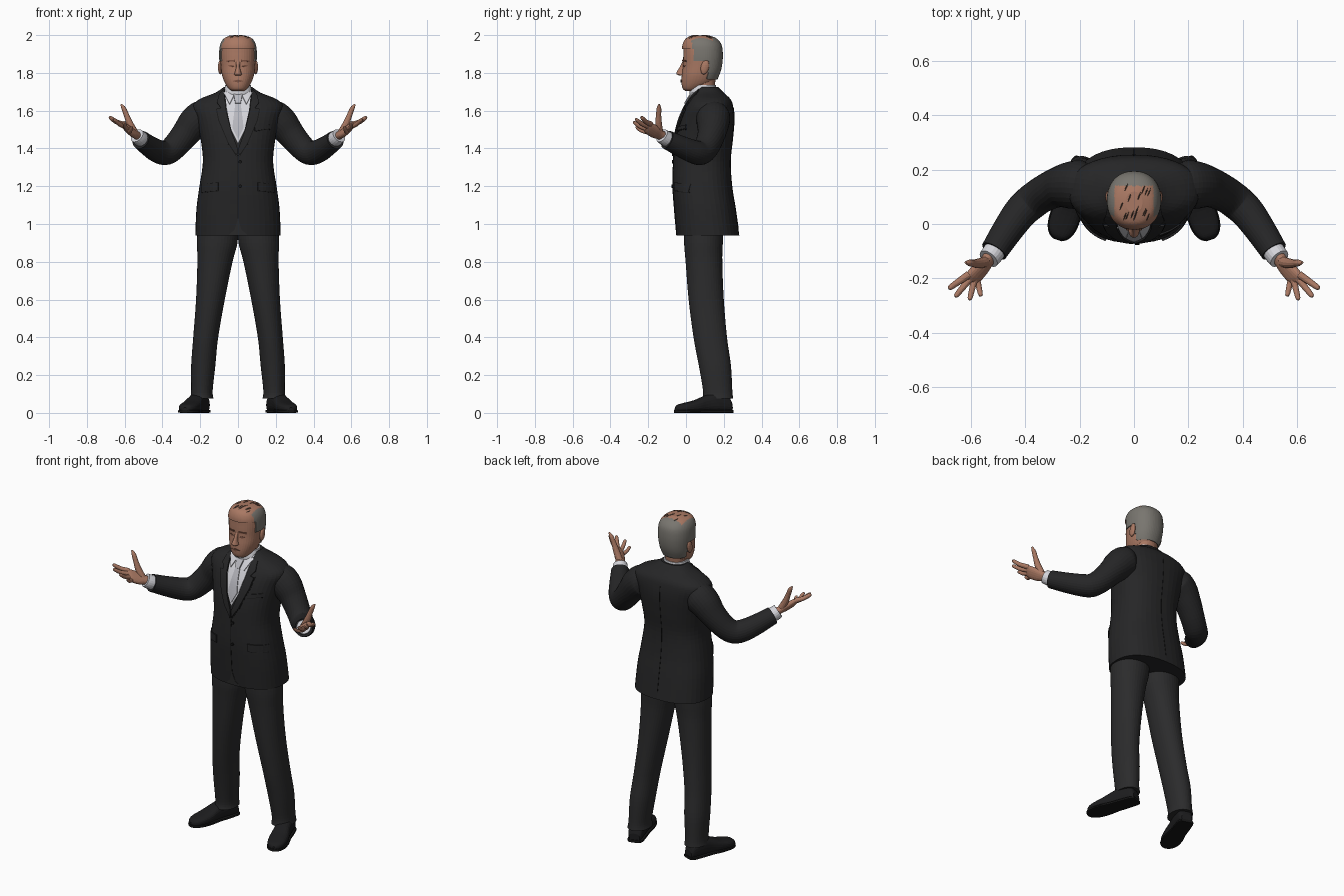
import bpy, bmesh, random
from math import sin, cos, pi
from mathutils import Vector
from mathutils.bvhtree import BVHTree

if "Cube" in bpy.data.objects:
    bpy.data.objects.remove(bpy.data.objects["Cube"])
random.seed(4)
parts = []


def material(name, r, g, b):
    m = bpy.data.materials.new(name)
    m.use_nodes = True
    m.diffuse_color = (r, g, b, 1)
    node = m.node_tree.nodes["Principled BSDF"]
    node.inputs["Base Color"].default_value = (r, g, b, 1)
    node.inputs["Roughness"].default_value = .8
    return m


SUIT = material("charcoal jacket", .019, .019, .02)
SEAM = material("dark seam", .008, .008, .008)
TROUSER = material("charcoal trousers", .024, .024, .025)
SHOE = material("black leather", .012, .012, .013)
SHIRT = material("white shirt", .66, .66, .7)
TIE = material("silver tie", .48, .48, .52)
SKIN = material("skin", .4, .19, .125)
SHADE = material("dark skin", .2, .085, .055)
GREY = material("grey hair", .19, .18, .16)
DARK = material("dark hair", .06, .04, .03)


def finish(name, bm, mat, mirror=False):
    bmesh.ops.recalc_face_normals(bm, faces=bm.faces[:])
    return store(name, bm, mat, mirror)


def store(name, bm, mat, mirror):
    me = bpy.data.meshes.new(name)
    bm.to_mesh(me)
    bm.free()
    me.materials.append(mat)
    ob = bpy.data.objects.new(name, me)
    bpy.context.collection.objects.link(ob)
    if mirror:
        ob.modifiers.new("Mirror", "MIRROR").use_mirror_merge = False
    parts.append(ob)
    return ob


def spline(rows, steps):
    """Smooth rows of numbers with a Catmull-Rom curve."""
    rows = [Vector(r) for r in rows]
    out = []
    for i in range(len(rows) - 1):
        a, b, c, d = rows[max(i - 1, 0)], rows[i], rows[i + 1], rows[min(i + 2, len(rows) - 1)]
        for k in range(steps):
            t = k / steps
            out.append(b + (c - a) * (t / 2) + (a * 2 - b * 5 + c * 4 - d) * (t * t / 2)
                       + (b * 3 - a - c * 3 + d) * (t ** 3 / 2))
    return out + [rows[-1]]


def power(v, n):
    return (1 if v > 0 else -1) * abs(v) ** (2 / n)


def loft(name, sections, mat, mirror=False, sides=32, n=2):
    """Skin rounded sections given as centre, half axis u, half axis v."""
    bm = bmesh.new()
    rings = []
    for c, u, v in sections:
        angles = [2 * pi * k / sides for k in range(sides)]
        rings.append([bm.verts.new(c + u * power(cos(a), n) + v * power(sin(a), n)) for a in angles])
    for p, q in zip(rings, rings[1:]):
        for k in range(sides):
            j = (k + 1) % sides
            bm.faces.new((p[k], p[j], q[j], q[k]))
    bm.faces.new(rings[0])
    bm.faces.new(rings[-1])
    return finish(name, bm, mat, mirror)


def stack(name, rows, mat, mirror=False, steps=5, sides=40, n=2.2):
    """Level rings: height, centre x, half width, front y, back y."""
    secs = [(Vector((x, (f + b) / 2, z)), Vector((w, 0, 0)), Vector((0, (b - f) / 2, 0)))
            for z, x, w, f, b in spline(rows, steps)]
    return loft(name, secs, mat, mirror, sides, n)


def tube(name, rows, mat, mirror=True, steps=5, sides=20):
    """Round tube along x, y, z, radius."""
    pts = spline(rows, steps)
    secs = []
    for i, p in enumerate(pts):
        t = (pts[min(i + 1, len(pts) - 1)] - pts[max(i - 1, 0)]).xyz
        u = t.cross(Vector((0, .3, 1))).normalized()
        secs.append((p.xyz, u * p.w, t.cross(u).normalized() * p.w))
    return loft(name, secs, mat, mirror, sides)


def tree_of(ob):
    return BVHTree.FromPolygons([v.co for v in ob.data.vertices], [p.vertices for p in ob.data.polygons])


def plate(name, outline, tree, mat, lift=.004, mirror=False, side=-1):
    """Thin panel with an x, z outline, laid over a surface from front or back."""
    bm = bmesh.new()
    bm.faces.new([bm.verts.new((x, 0, z)) for x, z in outline])
    for axis in (Vector((1, 0, 0)), Vector((0, 0, 1))):
        vals = [axis.dot(v.co) for v in bm.verts]
        cut = min(vals) + .012
        while cut < max(vals):
            bmesh.ops.bisect_plane(bm, geom=bm.verts[:] + bm.edges[:] + bm.faces[:],
                                   plane_co=axis * cut, plane_no=axis)
            cut += .015
    bmesh.ops.triangulate(bm, faces=bm.faces[:])
    for f in bm.faces:
        f.normal_update()
        if f.normal.y * side < 0:
            f.normal_flip()
    for v in bm.verts:
        hit = tree.ray_cast(Vector((v.co.x, side, v.co.z)), Vector((0, -side, 0)))[0]
        v.co.y = (hit.y if hit else .03) + side * lift
    ob = store(name, bm, mat, mirror)
    solid = ob.modifiers.new("Thickness", "SOLIDIFY")
    solid.thickness = lift + .003
    return ob


def box(x, z, w, h, tilt=0):
    return [(x - w, z - h - tilt), (x + w, z - h + tilt), (x + w, z + h + tilt), (x - w, z + h - tilt)]


# Jacket body
jacket = stack("jacket", [
    (.94, 0, .226, -.05, .282), (1.08, 0, .22, -.062, .262), (1.2, 0, .204, -.07, .243),
    (1.33, 0, .186, -.067, .235), (1.45, 0, .198, -.058, .247), (1.55, 0, .22, -.035, .255),
    (1.62, 0, .24, -.005, .25), (1.66, 0, .205, .018, .236), (1.695, 0, .12, .04, .2),
    (1.725, 0, .075, .055, .17)], SUIT, n=2.35)
body = tree_of(jacket)

# Shirt front, tie and jacket details
plate("shirt_front", [(-.07, 1.71), (-.058, 1.6), (-.035, 1.5), (0, 1.43), (.035, 1.5), (.058, 1.6), (.07, 1.71)],
      body, SHIRT)
plate("tie", [(-.014, 1.64), (-.03, 1.51), (0, 1.45), (.03, 1.51), (.014, 1.64)], body, TIE, .009)
plate("tie_knot", [(-.024, 1.69), (-.014, 1.64), (.014, 1.64), (.024, 1.69)], body, TIE, .016)
plate("shirt_collar_points", [(.012, 1.7), (.045, 1.635), (.078, 1.7)], body, SHIRT, .012, True)
plate("lapels", [(.075, 1.715), (.062, 1.6), (.038, 1.5), (.002, 1.4), (.004, 1.36), (.05, 1.43), (.1, 1.55),
                 (.112, 1.61), (.09, 1.615), (.112, 1.645), (.1, 1.69)], body, SUIT, .009, True)
plate("lapel_shadow", [(.008, 1.355), (.053, 1.427), (.105, 1.55), (.117, 1.612), (.09, 1.6), (.03, 1.44)],
      body, SEAM, .003, True)
plate("front_seam", [(-.002, 1.37), (-.002, 1.03), (.002, 1.03), (.002, 1.37)], body, SEAM, .002)
plate("hem_opening", [(0, 1.03), (-.018, .97), (-.05, .942), (.05, .942), (.018, .97)], body, TROUSER, .002)
plate("pocket_flaps", box(.15, 1.195, .045, .022, -.004), body, SUIT, .008, True)
plate("pocket_seams", box(.15, 1.172, .046, .003, -.004), body, SEAM, .003, True)
plate("breast_pocket", box(.13, 1.51, .04, .01, .006), body, SUIT, .007)
plate("breast_pocket_seam", box(.13, 1.499, .04, .003, .006), body, SEAM, .003)
plate("back_seam", box(0, 1.3, .0015, .32), body, SEAM, .002, side=1)
for z in (1.33, 1.2):
    plate("button", [(.012 + .009 * cos(k * pi / 5), z + .009 * sin(k * pi / 5)) for k in range(10)], body, SEAM, .008)

# Shirt collar and neck
stack("shirt_collar", [(1.66, 0, .085, .025, .18), (1.7, 0, .075, .018, .165), (1.735, 0, .068, .035, .158)], SHIRT)
stack("neck", [(1.66, 0, .06, .03, .15), (1.72, 0, .06, .025, .152), (1.8, 0, .065, .03, .16)], SKIN)

# Sleeves, cuffs
tube("sleeves", [(.14, .15, 1.58, .06), (.185, .145, 1.568, .088), (.23, .143, 1.535, .087), (.28, .135, 1.475, .074),
                 (.335, .11, 1.41, .067), (.378, .08, 1.378, .065), (.42, .04, 1.383, .062),
                 (.47, -.03, 1.412, .056), (.515, -.1, 1.446, .05)], SUIT, sides=28)
tube("cuffs", [(.5, -.08, 1.44, .041), (.522, -.112, 1.456, .041), (.535, -.128, 1.468, .039)], SHIRT)

# Hands: flat palm, four fingers and a thumb
across = Vector((-.55, -.4, -.7)).normalized()
thick = across.cross(Vector((.55, -.7, .4))).normalized()
loft("palms", [(Vector(r[:3]), across * r[3], thick * r[4]) for r in spline([
    (.515, -.1, 1.452, .026, .025), (.54, -.135, 1.472, .028, .02), (.565, -.165, 1.488, .037, .019),
    (.59, -.195, 1.506, .038, .016), (.602, -.21, 1.515, .03, .01)], 4)], SKIN, True, 20, 2.4)
knuckle, span = Vector((.592, -.198, 1.508)), across * .029
tips = {"index": (.682, -.238, 1.566), "middle": (.658, -.268, 1.555),
        "ring": (.605, -.28, 1.54), "little": (.563, -.266, 1.515)}
for i, (name, tip) in enumerate(tips.items()):
    base = knuckle + span * (i * 2 / 3 - 1)
    tip = Vector(tip)
    mid = base.lerp(tip, .5) - Vector((0, 0, .006))
    size = .0125 - .0008 * i
    rows = [(*p, size * k) for p, k in ((base, 1.15), (mid, 1), (base.lerp(tip, .9), .8), (tip, .3))]
    tube(name + "_fingers", rows, SKIN, steps=4, sides=12)
tube("thumbs", [(.548, -.14, 1.485, .02), (.572, -.145, 1.53, .018), (.59, -.145, 1.575, .014),
                (.605, -.143, 1.612, .012), (.62, -.142, 1.634, .004)], SKIN, steps=4, sides=12)

# Trouser legs
stack("trouser_legs", [
    (1, .105, .108, -.01, .2), (.9, .11, .107, -.01, .195), (.8, .122, .093, -.002, .192),
    (.6, .146, .076, .014, .2), (.4, .171, .066, .04, .217), (.25, .184, .064, .068, .238),
    (.12, .191, .057, .09, .245), (.075, .192, .062, .088, .25)], TROUSER, True, n=2.1)

# Shoes pointing outward, with thin soles
ahead, wide, up = Vector((.32, -.95, 0)), Vector((.95, .32, 0)), Vector((0, 0, 1))
heel = Vector((.182, .238, 0))
last = spline([(0, .03, .05), (.02, .041, .085), (.08, .045, .105), (.14, .046, .09),
               (.2, .053, .065), (.26, .05, .05), (.295, .034, .04), (.31, .012, .025)], 4)
loft("shoes", [(heel + ahead * s + up * (h / 2 + .003), wide * w, up * (h / 2)) for s, w, h in last],
     SHOE, True, 24, 2.6)
loft("soles", [(heel + ahead * (s * 1.02 - .004) + up * .008, wide * (w + .004), up * .008) for s, w, h in last],
     SEAM, True, 16, 5)

# Head
skull = [(1.703, 0, .03, -.002, .05), (1.718, 0, .05, -.018, .09), (1.75, 0, .071, -.024, .145),
         (1.79, 0, .085, -.022, .168), (1.84, 0, .091, -.016, .182), (1.9, 0, .094, -.014, .186),
         (1.945, 0, .088, -.01, .178), (1.978, 0, .066, .01, .15), (1.993, 0, .025, .05, .11)]
head = stack("head", skull, SKIN, steps=6)
face = tree_of(head)
loft("nose", [(Vector((0, y, z)), Vector((w, 0, 0)), Vector((0, d, 0))) for z, y, w, d in spline([
    (1.785, -.018, .012, .012), (1.792, -.025, .02, .024), (1.805, -.024, .016, .025),
    (1.83, -.018, .01, .016), (1.86, -.01, .011, .008)], 4)], SKIN, sides=16)
plate("brows", box(.038, 1.864, .022, .004, -.002), face, SHADE, .006, True)
plate("eyes", [(.02, 1.836), (.036, 1.831), (.054, 1.837), (.036, 1.843)], face, SHADE, .003, True)
plate("lips", [(-.03, 1.757), (0, 1.749), (.03, 1.757), (0, 1.764)], face, SHADE, .004)
bm = bmesh.new()
bmesh.ops.create_uvsphere(bm, u_segments=16, v_segments=10, radius=1)
for v in bm.verts:
    v.co = (.094 + v.co.x * .012, .1 + v.co.y * .022 + v.co.z * .006, 1.83 + v.co.z * .038)
finish("ears", bm, SKIN, True)

# Hair: thick shell over crown, sides and back, grey except on top
hair = stack("hair", [(z + (.006 if z > 1.94 else 0), x, w + .006, f - .008, b + .009) for z, x, w, f, b in skull],
             SKIN, steps=8, sides=64)
hair.data.materials.append(GREY)
bm = bmesh.new()
bm.from_mesh(hair.data)


def in_hair(c):
    if c.z > 1.925:
        return True
    return c.z > 1.765 and c.y > (.115 if c.z < 1.865 else .045)


bmesh.ops.delete(bm, geom=[f for f in bm.faces if not in_hair(f.calc_center_median())], context="FACES")
for f in bm.faces:
    c = f.calc_center_median()
    f.material_index = int(c.y > .03 and not (c.z > 1.955 and c.y < .14 and abs(c.x) < .072))
bm.to_mesh(hair.data)
bm.free()
hair.modifiers.new("Thickness", "SOLIDIFY").thickness = .012

# Dark strands swept back over the crown
crown = tree_of(hair)
for i in range(16):
    x, y = random.uniform(-.06, .06), random.uniform(.0, .13)
    rows = []
    for k in range(4):
        hit = crown.ray_cast(Vector((x + k * .004, y + k * .01, 3)), Vector((0, 0, -1)))[0]
        if hit:
            rows.append((*hit, .0006 + .0016 * (k in (1, 2))))
    if len(rows) == 4:
        tube("hair_strand", rows, DARK, False, 2, 6)

# Smooth shading with sharp edges kept
for ob in bpy.context.view_layer.objects:
    ob.select_set(ob in parts)
bpy.context.view_layer.objects.active = jacket
bpy.ops.object.shade_smooth_by_angle(angle=.7)
